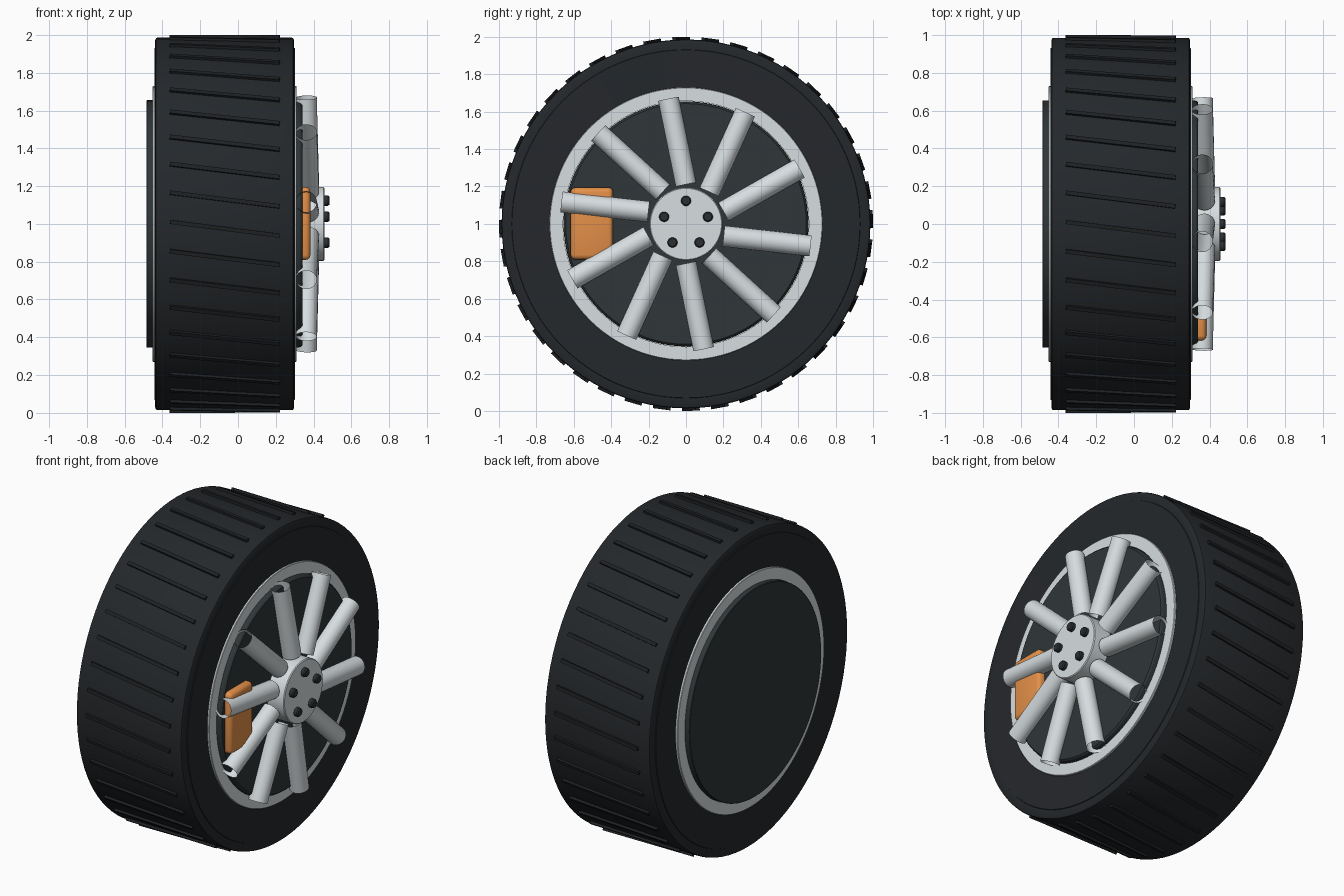
import bpy, bmesh
from math import sin, cos, pi, radians
from mathutils import Matrix, Vector

if "Cube" in bpy.data.objects:
    bpy.data.objects.remove(bpy.data.objects["Cube"])

AXLE_Z = 1.0


def material(name, rgb):
    m = bpy.data.materials.new(name)
    m.diffuse_color = (*rgb, 1)
    m.use_nodes = True
    m.node_tree.nodes["Principled BSDF"].inputs["Base Color"].default_value = m.diffuse_color
    return m


RUBBER = material("rubber", (0.018, 0.021, 0.024))
TREAD = material("tread_black", (0.013, 0.015, 0.017))
DARK = material("dark_metal", (0.029, 0.037, 0.040))
NUT = material("nut_dark", (0.025, 0.029, 0.032))
SILVER = material("silver", (0.68, 0.73, 0.75))
ORANGE = material("caliper_orange", (0.78, 0.28, 0.066))


def finish(bm, name, mat, smooth=True):
    bmesh.ops.recalc_face_normals(bm, faces=bm.faces)
    mesh = bpy.data.meshes.new(name)
    bm.to_mesh(mesh)
    bm.free()
    ob = bpy.data.objects.new(name, mesh)
    bpy.context.collection.objects.link(ob)
    ob.location.z = AXLE_Z
    mesh.materials.append(mat)
    if smooth:
        bpy.ops.object.select_all(action='DESELECT')
        ob.select_set(True)
        bpy.context.view_layer.objects.active = ob
        bpy.ops.object.shade_smooth_by_angle(angle=radians(30))
    return ob


def lathe(name, profile, mat, closed=False, segs=96):
    """Turn (x, radius) points around the x axis."""
    bm = bmesh.new()
    rings = []
    for x, r in profile:
        if r == 0:
            rings.append([bm.verts.new((x, 0, 0))] * segs)
        else:
            rings.append([bm.verts.new((x, r * cos(2 * pi * i / segs), r * sin(2 * pi * i / segs)))
                          for i in range(segs)])
    pairs = list(zip(rings, rings[1:]))
    if closed:
        pairs.append((rings[-1], rings[0]))
    for a, b in pairs:
        for i in range(segs):
            j = (i + 1) % segs
            bm.faces.new(list(dict.fromkeys((a[i], a[j], b[j], b[i]))))
    return finish(bm, name, mat)


# Tyre with softened shoulders and a faint sidewall step
lathe("tyre", [(-0.438, 0.70), (-0.442, 0.930), (-0.438, 0.932), (-0.438, 0.972), (-0.433, 0.983),
               (-0.425, 0.986), (0.284, 0.986), (0.292, 0.983), (0.297, 0.972), (0.297, 0.932),
               (0.301, 0.930), (0.297, 0.70)], RUBBER, closed=True)

# Slanted tread ribs
bm = bmesh.new()
for i in range(40):
    bmesh.ops.create_cube(bm, size=1, matrix=(
        Matrix.Rotation(radians(1.5 + 9 * i), 4, 'X') @ Matrix.Translation((-0.07, 0, 0.982))
        @ Matrix.Rotation(radians(-7.2), 4, 'Z') @ Matrix.Diagonal((0.585, 0.022, 0.035, 1))))
finish(bm, "tread_ribs", TREAD, smooth=False)

# Rim ring and the dark drum inside it
lathe("rim", [(-0.452, 0.657), (-0.452, 0.727), (-0.449, 0.73), (0.307, 0.73), (0.31, 0.727),
              (0.31, 0.657)], SILVER, closed=True)
lathe("brake_drum", [(-0.484, 0), (-0.484, 0.652), (-0.481, 0.655), (0.315, 0.655),
                     (0.332, 0.651), (0.34, 0.643), (0.34, 0)], DARK)

# Hub and five wheel nuts
lathe("hub", [(0.335, 0), (0.335, 0.195), (0.452, 0.195), (0.457, 0.19), (0.457, 0)],
      SILVER, segs=64)
for k in range(5):
    a = radians(90 + 72 * k)
    nut = lathe("wheel_nut_%d" % (k + 1), [(0.44, 0), (0.44, 0.027), (0.477, 0.027),
                                           (0.484, 0.021), (0.484, 0)], NUT, segs=24)
    nut.location += Vector((0, 0.123 * cos(a), 0.123 * sin(a)))

# Ten swept open-ended tubular spokes
for k in range(10):
    bm = bmesh.new()
    a0, a1 = radians(90 + 36 * k), radians(98 + 36 * k)
    p0 = Vector((0.373, 0.21 * cos(a0), 0.21 * sin(a0)))
    p1 = Vector((0.361, 0.675 * cos(a1), 0.675 * sin(a1)))
    d = p1 - p0
    bmesh.ops.create_cone(bm, cap_ends=False, segments=32, radius1=0.056, radius2=0.056,
                          depth=d.length, matrix=Matrix.Translation((p0 + p1) / 2)
                          @ d.to_track_quat('Z', 'Y').to_matrix().to_4x4())
    finish(bm, "spoke_%d" % (k + 1), SILVER)

# Brake caliper
bm = bmesh.new()
bmesh.ops.create_cube(bm, size=1, matrix=Matrix.Translation((0.333, -0.503, 0.002))
                      @ Matrix.Diagonal((0.10, 0.228, 0.385, 1)))
bmesh.ops.bevel(bm, geom=bm.edges[:], offset=0.025, segments=3, profile=0.5, affect='EDGES')
finish(bm, "brake_caliper", ORANGE)
